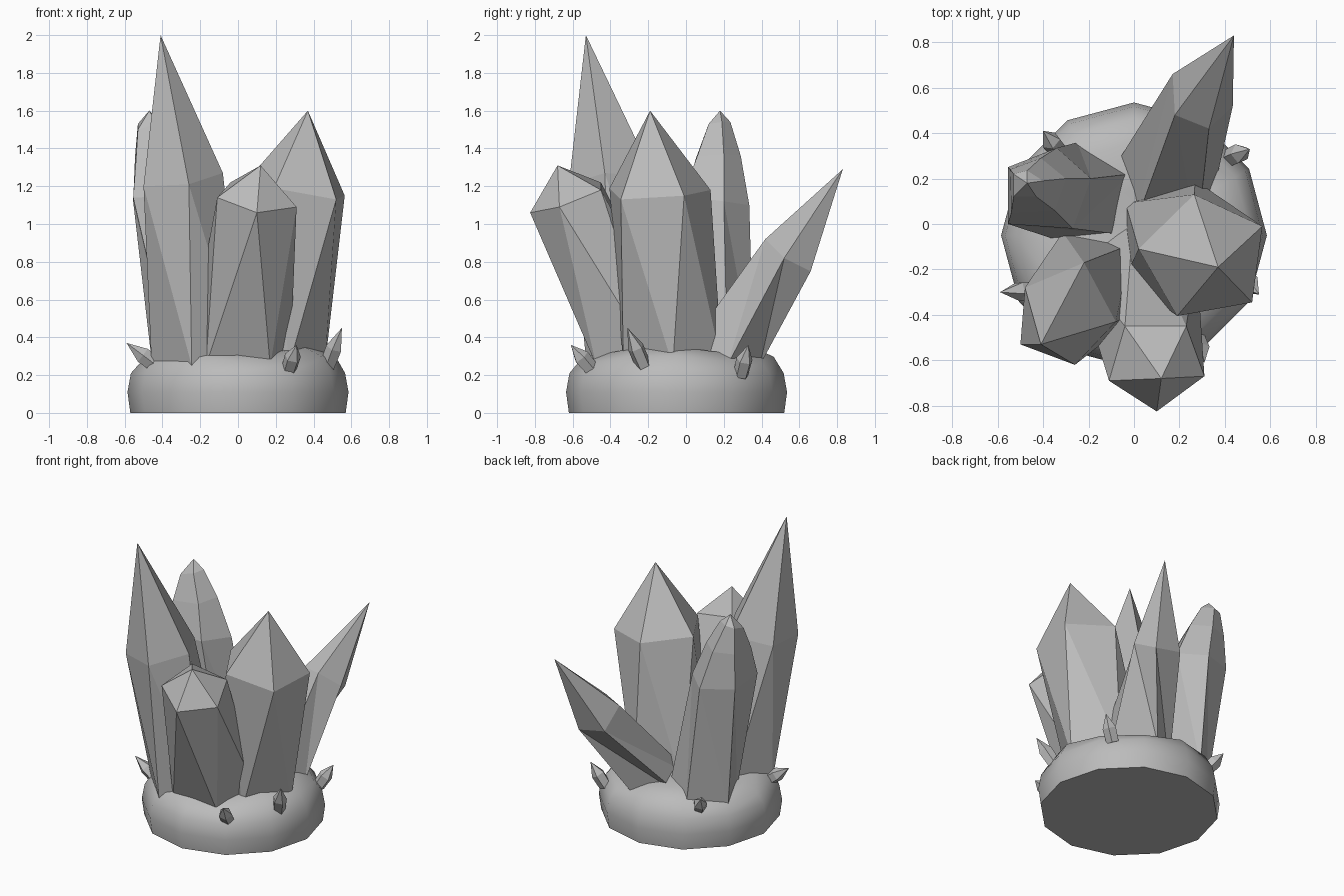
import bpy, bmesh, math
from mathutils import Vector

if "Cube" in bpy.data.objects:
    bpy.data.objects.remove(bpy.data.objects["Cube"])

stone = bpy.data.materials.new("grey stone")
stone.diffuse_color = (0.5, 0.5, 0.5, 1)
stone.use_nodes = True
stone.node_tree.nodes["Principled BSDF"].inputs["Base Color"].default_value = stone.diffuse_color


def finish(bm, name):
    bmesh.ops.recalc_face_normals(bm, faces=bm.faces)
    me = bpy.data.meshes.new(name)
    bm.to_mesh(me)
    bm.free()
    me.materials.append(stone)
    ob = bpy.data.objects.new(name, me)
    bpy.context.collection.objects.link(ob)
    return ob


def loft(name, rings, tip, split_first=False):
    """Skin equal-sized rings, cap the bottom and close on the tip."""
    bm = bmesh.new()
    loops = [[bm.verts.new(p) for p in ring] for ring in rings]
    n = len(loops[0])
    for k, (a, b) in enumerate(zip(loops, loops[1:])):
        for i in range(n):
            j = (i + 1) % n
            if split_first and k == 0:
                bm.faces.new((a[i], a[j], b[i]))
                bm.faces.new((a[j], b[j], b[i]))
            else:
                bm.faces.new((a[i], a[j], b[j], b[i]))
    bm.faces.new(loops[0][::-1])
    t = bm.verts.new(tip)
    for i in range(n):
        bm.faces.new((loops[-1][i], loops[-1][(i + 1) % n], t))
    return finish(bm, name)


def crystal(name, tip, shoulder, centre, radius, start, upper=()):
    """Pointed crystal with a regular pentagon foot and an uneven shoulder."""
    foot = []
    for i in range(5):
        a = math.radians(start + 72 * i)
        foot.append((centre[0] + radius * math.cos(a), centre[1] + radius * math.sin(a), 0.25))
    loft(name, [foot, shoulder, *upper], tip, split_first=True)


# rounded rock base
profile = [(0.57, 0.0), (0.585, 0.11), (0.567, 0.21), (0.515, 0.285), (0.41, 0.335), (0.2, 0.35)]
rings = []
for r, z in profile:
    ring = []
    for i in range(12):
        a = math.radians(30 * i)
        lump = 0.02 * math.cos(3 * a + 0.6) * (z > 0.25)
        ring.append((r * math.cos(a), r * math.sin(a) - 0.05, z + lump))
    rings.append(ring)
rock = loft("rock_base", rings, (0, -0.05, 0.35))
for f in rock.data.polygons:
    f.use_smooth = True
bpy.context.view_layer.objects.active = rock
rock.select_set(True)
bpy.ops.object.shade_smooth_by_angle(angle=math.radians(45))

# large crystals
crystal("tall_crystal", (-0.41, -0.53, 2.0),
        [(-0.5, -0.53, 1.2), (-0.26, -0.62, 1.21), (-0.08, -0.43, 1.27),
         (-0.22, -0.17, 1.25), (-0.48, -0.28, 1.2)],
        (-0.2, -0.27), 0.26, -172)
crystal("front_crystal", (0.12, -0.68, 1.31),
        [(0.10, -0.825, 1.06), (0.31, -0.67, 1.09), (0.23, -0.45, 1.18),
         (-0.04, -0.45, 1.22), (-0.11, -0.69, 1.14)],
        (0.0, -0.24), 0.29, -126)
crystal("right_crystal", (0.37, -0.19, 1.6),
        [(0.565, -0.01, 1.15), (0.265, 0.13, 1.18), (0.02, -0.11, 1.2),
         (0.19, -0.405, 1.19), (0.52, -0.345, 1.13)],
        (0.185, -0.07), 0.275, 0)
crystal("slanted_crystal", (0.44, 0.83, 1.29),
        [(0.37, 0.66, 0.75), (0.17, 0.66, 0.79), (0.18, 0.48, 0.9),
         (0.33, 0.42, 0.92), (0.435, 0.52, 0.82)],
        (0.13, 0.14), 0.25, 90)
crystal("back_crystal", (-0.47, 0.18, 1.6),
        [(-0.34, 0.335, 1.1), (-0.555, 0.25, 1.12), (-0.555, 0.0, 1.14),
         (-0.27, -0.02, 1.15), (-0.19, 0.2, 1.12)],
        (-0.23, 0.13), 0.23, 95,
        upper=([(-0.41, 0.29, 1.36), (-0.545, 0.24, 1.36), (-0.54, 0.05, 1.34),
                (-0.35, 0.06, 1.36), (-0.30, 0.2, 1.37)],
               [(-0.47, 0.235, 1.54), (-0.53, 0.22, 1.53), (-0.53, 0.12, 1.5),
                (-0.43, 0.12, 1.53), (-0.40, 0.19, 1.54)]))

# small crystal shards around the rim
shards = [((-0.59, -0.30, 0.37), (-0.42, -0.29, 0.24)),
          ((0.31, -0.61, 0.36), (0.27, -0.50, 0.23)),
          ((0.55, -0.31, 0.45), (0.47, -0.22, 0.24)),
          ((0.51, 0.33, 0.36), (0.42, 0.29, 0.2)),
          ((-0.40, 0.41, 0.37), (-0.33, 0.32, 0.26))]
for k, (tip, base) in enumerate(shards):
    tip, base = Vector(tip), Vector(base)
    q = (tip - base).to_track_quat('Z', 'Y')
    rings = [[base.lerp(tip, t) + q @ Vector((r * math.cos(i * math.tau / 5), r * math.sin(i * math.tau / 5), 0))
              for i in range(5)] for t, r in ((0, 0.042), (0.5, 0.045))]
    loft("small_shard_%d" % (k + 1), rings, tip)
